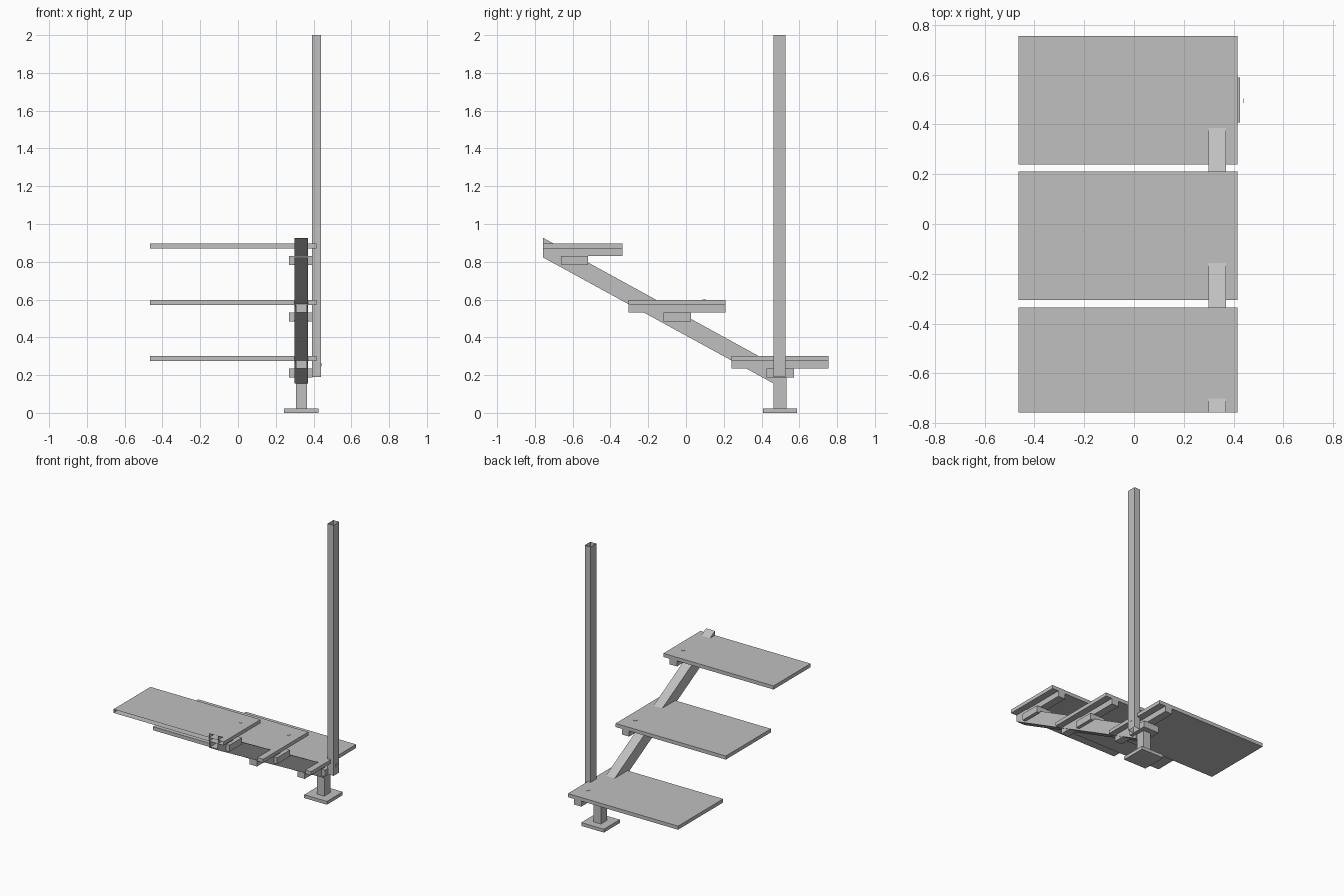
import bpy
import bmesh

cube = bpy.data.objects.get("Cube")
if cube:
    bpy.data.objects.remove(cube, do_unlink=True)

# Single painted-steel colour
GREY = (0.53, 0.53, 0.53, 1.0)
steel = bpy.data.materials.new("grey_steel")
steel.use_nodes = True
steel.diffuse_color = GREY
steel.node_tree.nodes["Principled BSDF"].inputs["Base Color"].default_value = GREY


def finish(name, bm):
    mesh = bpy.data.meshes.new(name)
    bm.to_mesh(mesh)
    bm.free()
    mesh.materials.append(steel)
    obj = bpy.data.objects.new(name, mesh)
    bpy.context.collection.objects.link(obj)
    return obj


def box(name, xs, ys, zs, open_dirs=()):
    """Box from ranges; sides whose (axis, sign) is listed are left open."""
    bm = bmesh.new()
    bmesh.ops.create_cube(bm, size=1)
    for v in bm.verts:
        v.co = [r[0] if c < 0 else r[1] for c, r in zip(v.co, (xs, ys, zs))]
    bm.normal_update()
    gone = [f for f in bm.faces if any(f.normal[a] * s > 0.9 for a, s in open_dirs)]
    bmesh.ops.delete(bm, geom=gone, context='FACES')
    return finish(name, bm)


FRONT = -0.757          # plane where the flight is cut off
OPEN_FRONT = [(1, -1)]
BEAM_X = (0.299, 0.370)
RAIL_X = (0.307, 0.365)

# Foot: base plate and short column
box("base_plate", (0.244, 0.425), (0.407, 0.588), (0, 0.024))
box("base_column", RAIL_X, (0.463, 0.533), (0.024, 0.23))

# Tall handrail post, an open thin-walled tube
box("handrail_post", (0.392, 0.439), (0.464, 0.528), (0.19, 2.0), [(2, 1), (2, -1)])
box("post_bolt", (0.439, 0.442), (0.487, 0.505), (0.246, 0.264))

# Sloping stringer: vertical ends, open at the cut front
bm = bmesh.new()
side = [(FRONT, 0.823), (0.463, 0.156), (0.463, 0.258), (FRONT, 0.927)]
face = bm.faces.new([bm.verts.new((BEAM_X[0], y, z)) for y, z in side])
ext = bmesh.ops.extrude_face_region(bm, geom=[face], use_keep_orig=True)
for v in ext["geom"]:
    if isinstance(v, bmesh.types.BMVert):
        v.co.x = BEAM_X[1]
bmesh.ops.recalc_face_normals(bm, faces=bm.faces)
bmesh.ops.delete(bm, geom=[f for f in bm.faces if f.normal.y < -0.9], context='FACES')
finish("stringer", bm)

# Steps: tread, rail under it, bracket block and bolt head
for i, label in enumerate(("lower", "middle", "upper")):
    y0 = 0.240 - 0.545 * i
    z0 = 0.300 + 0.298 * i
    front = max(y0, FRONT)
    sides = OPEN_FRONT if y0 < FRONT else ()
    back = y0 + 0.515
    box(label + "_tread", (-0.465, 0.415), (front, back), (z0 - 0.026, z0), sides)
    box(label + "_rail", RAIL_X, (front, back), (z0 - 0.066, z0 - 0.026), sides)
    box(label + "_bracket", (0.27, 0.395), (y0 + 0.187, y0 + 0.332), (z0 - 0.113, z0 - 0.066))
    box(label + "_bolt", (0.326, 0.344), (y0 + 0.392, y0 + 0.41), (z0, z0 + 0.002))
